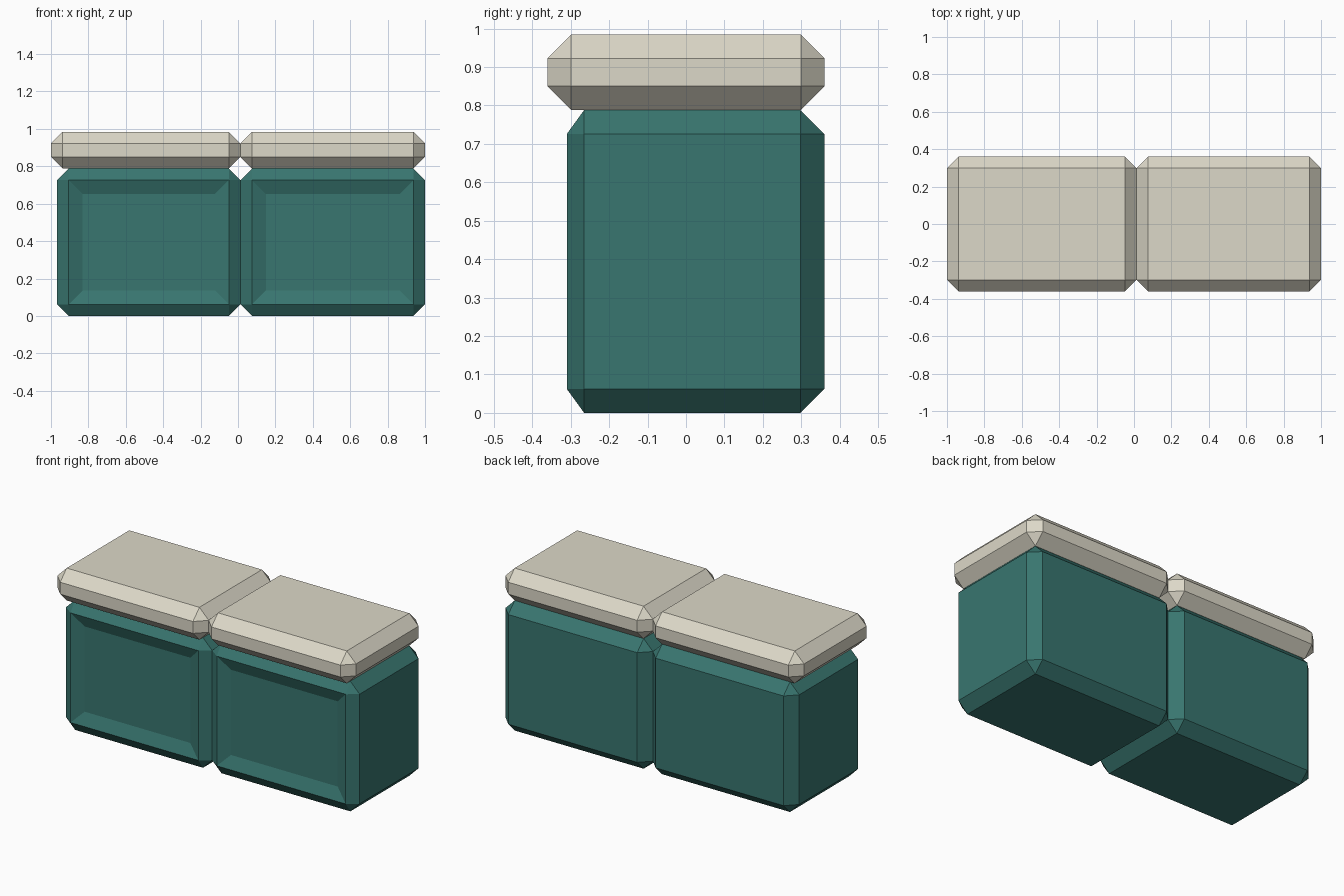
import bpy, bmesh
from mathutils import Vector

if "Cube" in bpy.data.objects:
    bpy.data.objects.remove(bpy.data.objects["Cube"])

CHAMFER = 0.062


def material(name, color):
    m = bpy.data.materials.new(name)
    m.diffuse_color = color
    m.use_nodes = True
    m.node_tree.nodes["Principled BSDF"].inputs["Base Color"].default_value = m.diffuse_color
    return m


teal = material("teal_paint", (0.04, 0.18, 0.16, 1))
cream = material("cream_stone", (0.72, 0.69, 0.58, 1))


def chamfered_box(name, lo, hi, mat, panel=False):
    lo, hi = Vector(lo), Vector(hi)
    bm = bmesh.new()
    bmesh.ops.create_cube(bm, size=1)
    for v in bm.verts:
        v.co = Vector([l + (c + 0.5) * (h - l) for l, h, c in zip(lo, hi, v.co)])
    bmesh.ops.bevel(bm, geom=bm.edges[:], offset=CHAMFER, offset_type='OFFSET',
                    segments=1, profile=0.5, affect='EDGES')
    if panel:
        # shallower chamfer at the front, then a sloped recessed door panel
        for v in bm.verts:
            if abs(v.co.y - (lo.y + CHAMFER)) < 0.001:
                v.co.y = lo.y + 0.045
        bm.normal_update()
        front = [f for f in bm.faces if f.normal.y < -0.99]
        bmesh.ops.inset_region(bm, faces=front, thickness=0.074, depth=-0.03,
                               use_even_offset=True)
    bmesh.ops.recalc_face_normals(bm, faces=bm.faces[:])
    mesh = bpy.data.meshes.new(name)
    bm.to_mesh(mesh)
    bm.free()
    mesh.materials.append(mat)
    ob = bpy.data.objects.new(name, mesh)
    bpy.context.collection.objects.link(ob)
    return ob


# Two cabinets side by side, each with its own worktop
for side, body_x0, top_x0, x1 in (("left", -0.967, -1.0, 0.013),
                                  ("right", 0.013, 0.013, 1.0)):
    chamfered_box(side + "_cabinet", (body_x0, -0.31, 0), (x1, 0.36, 0.788), teal, True)
    chamfered_box(side + "_worktop", (top_x0, -0.361, 0.788), (x1, 0.361, 0.984), cream)
